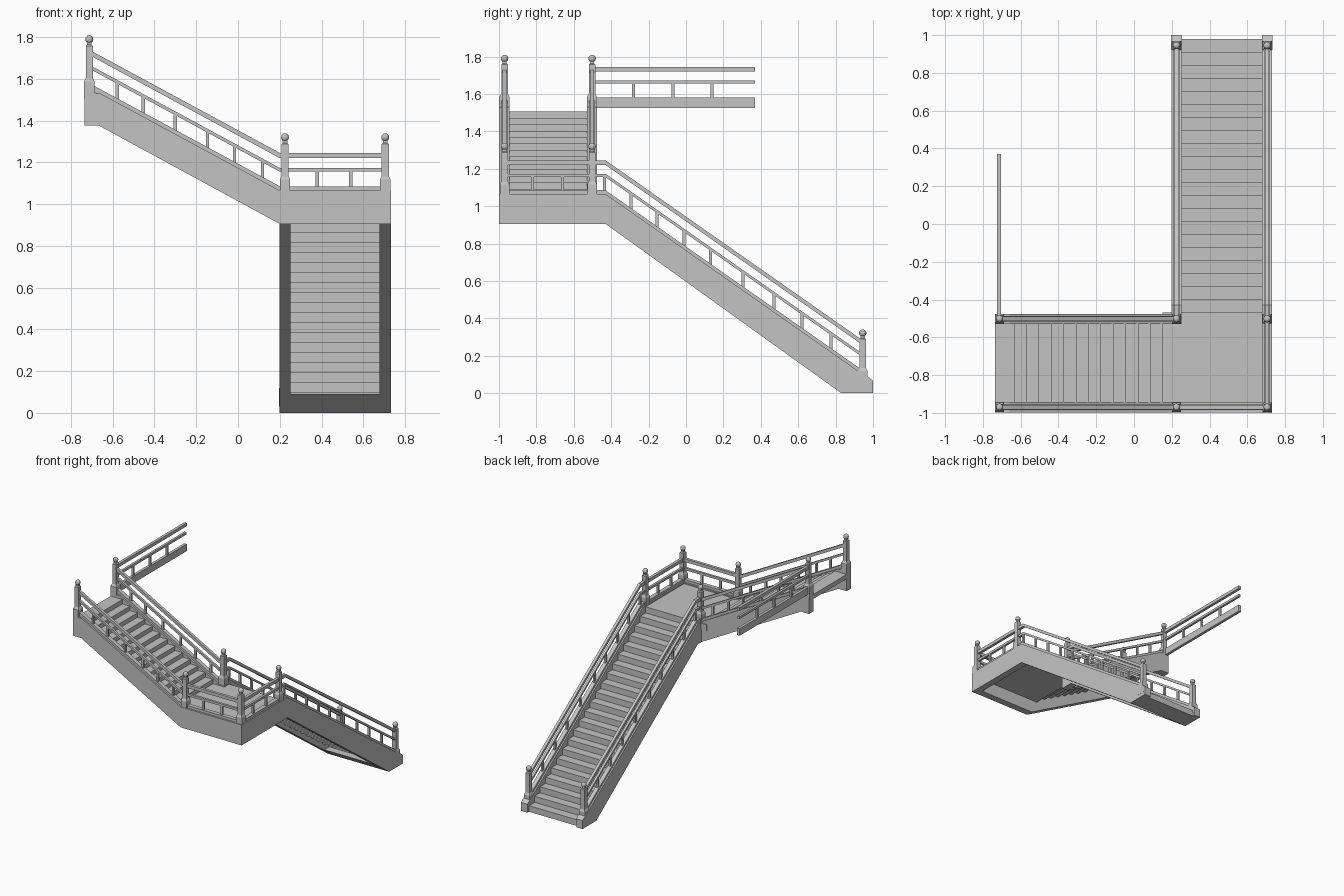
import bpy, bmesh

cube = bpy.data.objects.get("Cube")
if cube:
    bpy.data.objects.remove(cube, do_unlink=True)

grey = bpy.data.materials.new("plain_grey")
grey.use_nodes = True
GREY = (0.55, 0.55, 0.55, 1)
grey.diffuse_color = GREY
grey.node_tree.nodes["Principled BSDF"].inputs["Base Color"].default_value = GREY


def finish(name, bm):
    bmesh.ops.recalc_face_normals(bm, faces=bm.faces)
    me = bpy.data.meshes.new(name)
    bm.to_mesh(me)
    bm.free()
    me.materials.append(grey)
    ob = bpy.data.objects.new(name, me)
    bpy.context.collection.objects.link(ob)
    return ob


def prism(bm, pts, axis, lo, hi):
    """Extrude a (run, z) outline across the flight; axis is the run direction."""
    def place(p, c):
        return (p[0], c, p[1]) if axis == "x" else (c, p[0], p[1])
    a = [bm.verts.new(place(p, lo)) for p in pts]
    b = [bm.verts.new(place(p, hi)) for p in pts]
    bm.faces.new(a)
    bm.faces.new(b[::-1])
    n = len(pts)
    for i in range(n):
        j = (i + 1) % n
        bm.faces.new((a[i], a[j], b[j], b[i]))


def box(bm, x0, x1, y0, y1, z0, z1):
    prism(bm, [(x0, z0), (x1, z0), (x1, z1), (x0, z1)], "x", y0, y1)


def strip(bm, path, low, high, axis, centre, width):
    """Bar following a path, between two heights above it."""
    pts = [(r, z + low) for r, z in path] + [(r, z + high) for r, z in reversed(path)]
    prism(bm, pts, axis, centre - width / 2, centre + width / 2)


def height(path, r):
    for (r0, z0), (r1, z1) in zip(path, path[1:]):
        if r0 <= r <= r1:
            return z0 + (z1 - z0) * (r - r0) / (r1 - r0)
    return path[-1][1]


def railing(name, path, axis, centre, balusters):
    bm = bmesh.new()
    strip(bm, path, 0.155, 0.18, axis, centre, 0.022)
    strip(bm, path, 0.09, 0.108, axis, centre, 0.018)
    for r in balusters:
        ends = [(q, height(path, q)) for q in (r - 0.008, r + 0.008)]
        strip(bm, ends, 0, 0.095, axis, centre, 0.014)
    finish(name, bm)


DECK = 1.065      # top of the landing beams
FLOOR = 1.056     # landing floor
UNDER = 0.905     # underside of the landing beams
LEFT, INNER = 0.705, 0.225
FRONT, BACK = -0.97, -0.502
W = 0.053

# Lower flight stringers, the left one also edging the landing
for name, x, start in (("left", LEFT, -1.0), ("inner", INNER, -0.53)):
    bm = bmesh.new()
    prism(bm, [(start, UNDER), (-0.43, UNDER), (0.83, 0), (1, 0), (1, 0.065),
               (0.93, 0.112), (-0.43, DECK), (start, DECK)], "y", x - W / 2, x + W / 2)
    finish("lower_stringer_" + name, bm)
    bm = bmesh.new()
    path = [(start + 0.02, DECK), (-0.43, DECK), (0.93, 0.112)]
    strip(bm, path, -0.01, 0.02, "y", x, 0.032)
    finish("lower_curb_" + name, bm)
    rail = [(BACK, DECK), (-0.43, DECK), (0.945, 0.102)]
    railing("lower_railing_" + name, rail, "y", x,
            [-0.435, -0.295, -0.155, -0.01, 0.13, 0.305, 0.47, 0.62, 0.775])

# Upper flight stringers, the front one also edging the landing
for name, y, end in (("front", FRONT, 0.73), ("back", BACK, 0.25)):
    bm = bmesh.new()
    prism(bm, [(-0.735, 1.375), (-0.665, 1.375), (0.2, UNDER), (end, UNDER), (end, DECK),
               (0.2, DECK), (-0.66, 1.53), (-0.69, 1.53), (-0.69, 1.585), (-0.735, 1.585)],
          "x", y - W / 2 - 0.002, y + W / 2)
    finish("upper_stringer_" + name, bm)
    bm = bmesh.new()
    strip(bm, [(-0.7, 1.552), (0.2, DECK), (end - 0.02, DECK)], -0.01, 0.02, "x", y, 0.032)
    finish("upper_curb_" + name, bm)
    railing("upper_railing_" + name, [(-0.715, 1.56), (0.2, DECK), (INNER, DECK)], "x", y,
            [-0.578, -0.453, -0.3, -0.146, -0.017, 0.117])

# Landing railings
railing("landing_railing_front", [(INNER, DECK), (LEFT, DECK)], "x", FRONT, [0.38, 0.54])
railing("landing_railing_left", [(FRONT, DECK), (BACK, DECK)], "y", LEFT, [-0.82, -0.66])

# Landing floor
bm = bmesh.new()
box(bm, 0.15, 0.69, -0.96, -0.469, FLOOR - 0.05, FLOOR)
finish("landing_floor", bm)

# Lower steps
bm = bmesh.new()
RISE, RUN = 0.048, 0.069
for i in range(1, 22):
    y = 0.98 - RUN * (i - 1)
    box(bm, 0.24, 0.69, y - RUN - 0.012, y, RISE * (i - 1), RISE * i)
finish("lower_steps", bm)
bm = bmesh.new()
prism(bm, [(0.97, 0), (0.83, 0), (0.71, 0.09), (0.85, 0.09)], "y", 0.24, 0.69)
finish("lower_step_base", bm)

# Upper steps
bm = bmesh.new()
RISE, RUN = 0.0347, 0.0656
for i in range(1, 14):
    x = 0.154 - RUN * (i - 1)
    far = -0.735 if i == 13 else x - RUN - 0.012
    box(bm, far, x, -0.955, -0.515, FLOOR + RISE * (i - 1), FLOOR + RISE * i)
finish("upper_steps", bm)


# Posts: stepped square shaft with a ball finial
def post(name, x, y, z):
    bm = bmesh.new()
    rings = []
    for half, h in ((0.025, -0.03), (0.025, 0.052), (0.017, 0.068), (0.017, 0.222),
                    (0.011, 0.228), (0.011, 0.242)):
        rings.append([bm.verts.new((x + sx * half, y + sy * half, z + h))
                      for sx, sy in ((-1, -1), (1, -1), (1, 1), (-1, 1))])
    bm.faces.new(rings[0])
    bm.faces.new(rings[-1])
    for a, b in zip(rings, rings[1:]):
        for i in range(4):
            j = (i + 1) % 4
            bm.faces.new((a[i], a[j], b[j], b[i]))
    ball = bmesh.ops.create_uvsphere(bm, u_segments=10, v_segments=6, radius=0.02)
    bmesh.ops.translate(bm, verts=ball["verts"], vec=(x, y, z + 0.254))
    finish(name, bm)


for name, x, y, z in (("landing_post_front_inner", INNER, FRONT, DECK),
                      ("landing_post_front_left", LEFT, FRONT, DECK),
                      ("landing_post_back_left", LEFT, BACK, DECK),
                      ("landing_post_back_inner", INNER, BACK, DECK),
                      ("upper_post_front", -0.712, FRONT, 1.535),
                      ("upper_post_back", -0.712, BACK, 1.535),
                      ("lower_post_inner", INNER, 0.945, 0.067),
                      ("lower_post_left", LEFT, 0.945, 0.067)):
    post(name, x, y, z)

# Pedestal blocks at the foot of the lower flight
for name, x in (("inner", INNER), ("left", LEFT)):
    bm = bmesh.new()
    prism(bm, [(0.92, 0.03), (1, 0.03), (1, 0.067), (0.97, 0.09), (0.92, 0.118)],
          "y", x - 0.028, x + 0.028)
    finish("foot_block_" + name, bm)

# Upper gallery railing with its base board
gallery = [(BACK, 1.565), (0.37, 1.565)]
railing("gallery_railing", gallery, "y", -0.715, [-0.28, -0.07, 0.14])
bm = bmesh.new()
strip(bm, gallery, -0.04, 0.015, "y", -0.715, 0.022)
finish("gallery_base_board", bm)
